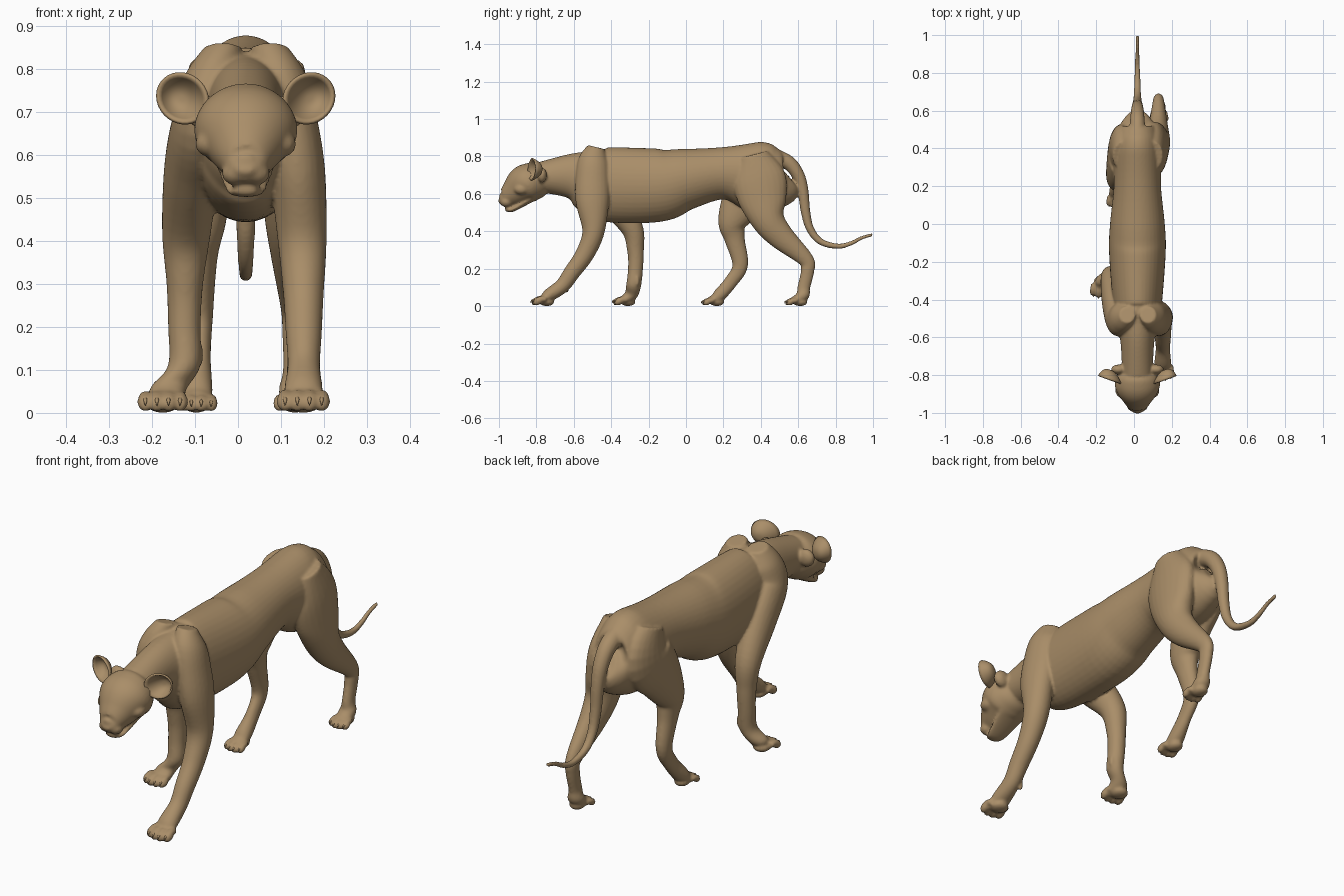
import bpy, bmesh, math
from mathutils import Vector, Matrix

cube = bpy.data.objects.get("Cube")
if cube:
    bpy.data.objects.remove(cube, do_unlink=True)

MID = 0.018  # the body's own centre line


def material(name, rgb, rough):
    mat = bpy.data.materials.new(name)
    mat.use_nodes = True
    mat.diffuse_color = (*rgb, 1)
    node = mat.node_tree.nodes["Principled BSDF"]
    node.inputs["Base Color"].default_value = (*rgb, 1)
    node.inputs["Roughness"].default_value = rough
    return mat


FUR = material("tan fur", (0.4, 0.27, 0.14), 0.8)
EYE = material("pale eye", (0.78, 0.8, 0.86), 0.4)


def make_object(name, bm, mat):
    bmesh.ops.recalc_face_normals(bm, faces=bm.faces)
    for face in bm.faces:
        face.smooth = True
    mesh = bpy.data.meshes.new(name)
    bm.to_mesh(mesh)
    bm.free()
    mesh.materials.append(mat)
    ob = bpy.data.objects.new(name, mesh)
    bpy.context.collection.objects.link(ob)
    return ob


def smooth_path(points, steps=6):
    """Catmull-Rom curve through tuples of any length."""
    pts = [Vector(p) for p in points]
    padded = [pts[0], *pts, pts[-1]]
    path = []
    for a, b, c, d in zip(padded, padded[1:], padded[2:], padded[3:]):
        for k in range(steps):
            t = k / steps
            path.append(b + (c - a) * t / 2 + (a - 2.5 * b + 2 * c - d / 2) * t ** 2
                        + (3 * b - a - 3 * c + d) * t ** 3 / 2)
    return path + [pts[-1]]


def skin_rings(bm, rings):
    """Bridge closed rings of vertices into a tube."""
    for ring, after in zip(rings, rings[1:]):
        for k in range(len(ring)):
            bm.faces.new((ring[k - 1], ring[k], after[k], after[k - 1]))


def loft(bm, sections, sides=24):
    """Capped tube through (x, y, z, half width, half depth) sections."""
    path = smooth_path(sections)
    across = Vector((1, 0, 0))
    rings = []
    for i, s in enumerate(path):
        tangent = Vector(path[min(i + 1, len(path) - 1)][:3]) - Vector(path[max(i - 1, 0)][:3])
        tangent.x = 0
        deep = tangent.normalized().cross(across)
        angles = [math.tau * k / sides for k in range(sides)]
        rings.append([bm.verts.new(Vector(s[:3]) + across * math.cos(a) * s[3]
                                   + deep * math.sin(a) * s[4]) for a in angles])
    skin_rings(bm, rings)
    bm.faces.new(rings[0])
    bm.faces.new(rings[-1])


def profile(bm, rows):
    """Loft along y from (y, top, bottom, half width) rows."""
    loft(bm, [(MID, y, (top + low) / 2, half, (top - low) / 2) for y, top, low, half in rows], 40)


def blob(bm, centre, size, tilt=0):
    placed = (Matrix.Translation(centre) @ Matrix.Rotation(tilt, 4, "Y")
              @ Matrix.Diagonal((*size, 1)))
    bmesh.ops.create_uvsphere(bm, u_segments=24, v_segments=14, radius=1, matrix=placed)


def paw(x, front, half):
    """Four toes with claws and a pad; front is the y of the longest toe tips."""
    r = half * 0.29
    for k in (-1.5, -0.5, 0.5, 1.5):
        tx, ty = x + k * half * 0.48, front + abs(k) * 0.01
        # toe: distance behind the tip, height and thickness as shares of r
        loft(skin, [(tx, ty + r * back, r * up, r * wide, r * wide)
                    for back, up, wide in ((4, 2, 0.8), (2.5, 2.2, 1), (1.3, 1.5, 1.2),
                                           (0.4, 1, 0.9), (0, 0.9, 0.4))], 14)
        loft(claws, [(tx, ty + r * back, r * up, r * wide, r * wide)
                     for back, up, wide in ((0.7, 2, 0.3), (0, 1.7, 0.25), (-0.3, 1, 0.05))], 8)
    blob(skin, (x, front + 0.085, 0.022), (half * 0.7, 0.04, 0.022))


def leg(x, spread, stout, joints, paw_x, front, half):
    """Leg through (y, z, half depth) joints; x leans inward toward the spine at the top."""
    sections = [(x - spread * (z / 0.85) ** 4, y, z, min(depth * stout, 0.065), depth)
                for y, z, depth in joints]
    # the foot runs forward from the ankle into the paw
    for back, up, deep in ((0.1, 0.06, 0.035), (0.07, 0.037, 0.026), (0.045, 0.03, 0.02)):
        sections.append((x + (paw_x - x) * (1 - back * 3), front + back, up, half * 0.75, deep))
    loft(skin, sections)
    paw(paw_x, front, half)


skin = bmesh.new()
claws = bmesh.new()

# trunk and neck
profile(skin, [
    (0.555, 0.74, 0.63, 0.04), (0.53, 0.8, 0.54, 0.09), (0.46, 0.85, 0.5, 0.12),
    (0.37, 0.88, 0.5, 0.13), (0.2, 0.85, 0.57, 0.125), (0, 0.843, 0.515, 0.145),
    (-0.15, 0.843, 0.45, 0.15), (-0.42, 0.85, 0.45, 0.13), (-0.52, 0.845, 0.5, 0.115),
    (-0.62, 0.815, 0.575, 0.09), (-0.8, 0.765, 0.61, 0.08)])

# skull and muzzle
profile(skin, [
    (-0.74, 0.75, 0.63, 0.06), (-0.79, 0.766, 0.58, 0.1), (-0.83, 0.766, 0.56, 0.118),
    (-0.87, 0.747, 0.545, 0.115), (-0.925, 0.68, 0.53, 0.08), (-0.97, 0.625, 0.53, 0.05),
    (-0.99, 0.605, 0.545, 0.034), (-0.998, 0.59, 0.565, 0.015)])

# lower jaw
profile(skin, [(-0.82, 0.6, 0.56, 0.07), (-0.92, 0.535, 0.507, 0.048),
               (-0.95, 0.526, 0.503, 0.036), (-0.968, 0.522, 0.51, 0.02)])

# nose, then the paired features of the face
blob(skin, (MID, -0.983, 0.587), (0.027, 0.016, 0.02))
for s in (-1, 1):
    blob(skin, (MID + s * 0.024, -0.96, 0.557), (0.032, 0.032, 0.028))             # whisker pad
    blob(skin, (MID + s * 0.055, -0.893, 0.69), (0.034, 0.026, 0.017), s * 0.2)    # brow
    blob(skin, (MID + s * 0.085, -0.88, 0.625), (0.032, 0.04, 0.03))               # cheekbone
    blob(skin, (MID + s * 0.1, -0.77, 0.7), (0.04, 0.026, 0.04))                   # ear root

# tail, thinning steadily from the rump
tail = [(0.47, 0.8), (0.55, 0.765), (0.6, 0.7), (0.625, 0.62), (0.64, 0.5), (0.665, 0.41),
        (0.72, 0.345), (0.81, 0.32), (0.88, 0.335), (0.94, 0.365), (0.998, 0.382)]
for i, (y, z) in enumerate(tail):
    tail[i] = (MID, y, z, 0.009 + 0.035 * (1 - i / 10) ** 1.5, 0.009 + 0.035 * (1 - i / 10) ** 1.5)
loft(skin, tail)

# legs: left fore reaching, right fore under the chest, left hind pushing, right hind stepping
shoulder = [(-0.48, 0.85, 0.045), (-0.495, 0.78, 0.08), (-0.5, 0.68, 0.09)]
hip = [(0.36, 0.81, 0.08), (0.39, 0.69, 0.14)]
leg(0.153, 0.08, 0.95, shoulder + [
    (-0.5, 0.56, 0.09), (-0.495, 0.4, 0.06), (-0.54, 0.28, 0.05),
    (-0.61, 0.18, 0.044), (-0.66, 0.11, 0.04)], 0.152, -0.83, 0.059)
leg(-0.125, -0.09, 0.95, shoulder + [
    (-0.4, 0.57, 0.085), (-0.29, 0.42, 0.06), (-0.27, 0.3, 0.045),
    (-0.27, 0.2, 0.04), (-0.28, 0.11, 0.04)], -0.175, -0.395, 0.056)
leg(0.13, 0.045, 0.75, hip + [
    (0.41, 0.57, 0.13), (0.44, 0.46, 0.09), (0.51, 0.37, 0.07), (0.64, 0.25, 0.042),
    (0.65, 0.19, 0.036), (0.63, 0.1, 0.034)], 0.132, 0.525, 0.048)
leg(-0.09, -0.045, 0.75, hip + [
    (0.31, 0.57, 0.12), (0.25, 0.45, 0.08), (0.26, 0.36, 0.055), (0.29, 0.22, 0.042),
    (0.24, 0.13, 0.036)], -0.097, 0.08, 0.048)

# dewclaws on the forelegs
for x, y, z in ((0.122, -0.635, 0.1), (-0.09, -0.262, 0.135)):
    blob(skin, (x, y, z), (0.01, 0.012, 0.03))

# one continuous skin
body = make_object("body", skin, FUR)
remesh = body.modifiers.new("blend", "REMESH")
remesh.mode = "VOXEL"
remesh.voxel_size = 0.0065
remesh.use_smooth_shade = True
relax = body.modifiers.new("relax", "SMOOTH")
relax.factor = 0.5
relax.iterations = 6

make_object("claws", claws, FUR)

# cupped ears and eyeballs
for s, side in ((1, "left"), (-1, "right")):
    ear = bmesh.new()
    rings = []
    for i in range(1, 9):
        r = i / 8
        ring = []
        for k in range(32):
            out, up = math.cos(math.tau * k / 32) * r, math.sin(math.tau * k / 32) * r
            ring.append(ear.verts.new((MID + s * (0.147 + 0.058 * out),
                                       -0.775 - 0.05 * r ** 2.5 + 0.02 * out,
                                       0.731 + 0.057 * up + 0.006 * out)))
        rings.append(ring)
    ear.faces.new(rings[0])
    skin_rings(ear, rings)
    shell = make_object(side + "_ear", ear, FUR).modifiers.new("thickness", "SOLIDIFY")
    shell.thickness = 0.008
    shell.offset = 0

    eye = bmesh.new()
    blob(eye, (MID + s * 0.055, -0.915, 0.662), (0.019, 0.019, 0.019))
    make_object(side + "_eye", eye, EYE)
